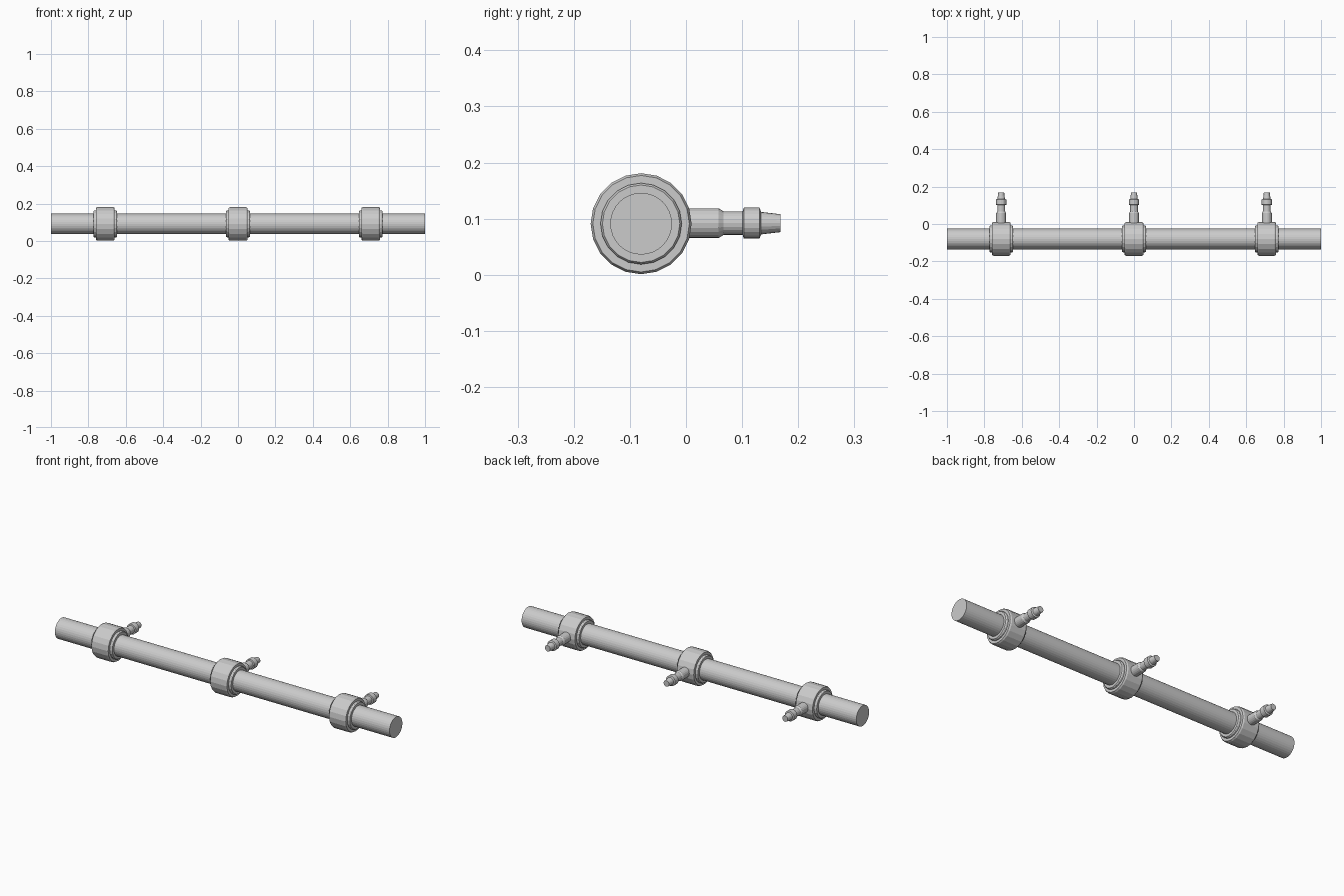
import bpy, bmesh, math
from mathutils import Matrix

if "Cube" in bpy.data.objects:
    bpy.data.objects.remove(bpy.data.objects["Cube"])

AXIS_Y, AXIS_Z = -0.08, 0.091
SPACING = 0.71


def lathe(name, profile, sides, matrix):
    """Revolve (radius, height) points about local z, cap both ends, then place."""
    bm = bmesh.new()
    rings = [[bm.verts.new((r * math.cos(2 * math.pi * i / sides),
                            r * math.sin(2 * math.pi * i / sides), h))
              for i in range(sides)] for r, h in profile]
    for a, b in zip(rings, rings[1:]):
        for i in range(sides):
            j = (i + 1) % sides
            bm.faces.new((a[i], a[j], b[j], b[i]))
    bm.faces.new(rings[0][::-1])
    bm.faces.new(rings[-1])
    bm.transform(matrix)
    mesh = bpy.data.meshes.new(name)
    bm.to_mesh(mesh)
    bm.free()
    obj = bpy.data.objects.new(name, mesh)
    bpy.context.collection.objects.link(obj)
    return obj


def along_x(x):
    return Matrix.Translation((x, AXIS_Y, AXIS_Z)) @ Matrix.Rotation(math.pi / 2, 4, 'Y')


def along_y(x):
    return Matrix.Translation((x, 0, AXIS_Z + 0.001)) @ Matrix.Rotation(-math.pi / 2, 4, 'X')


# Main pipe
lathe("main_pipe", [(0.055, -1), (0.055, 1)], 32, along_x(0))

# Stepped, chamfered collar (right half, mirrored to the left)
half = [(0.09, 0.042), (0.086, 0.05), (0.0725, 0.05), (0.0725, 0.058), (0.069, 0.063)]
collar = [(r, -h) for r, h in reversed(half)] + half

# Hose nozzle: base, neck, bead and tapered tip
nozzle = [(0.0265, -0.05), (0.0265, 0.058), (0.021, 0.067), (0.021, 0.101),
          (0.0275, 0.103), (0.0275, 0.131), (0.02, 0.134), (0.016, 0.168)]

for label, x in (("left", -SPACING), ("middle", 0), ("right", SPACING)):
    lathe(label + "_collar", collar, 20, along_x(x))
    lathe(label + "_nozzle", nozzle, 20, along_y(x))
